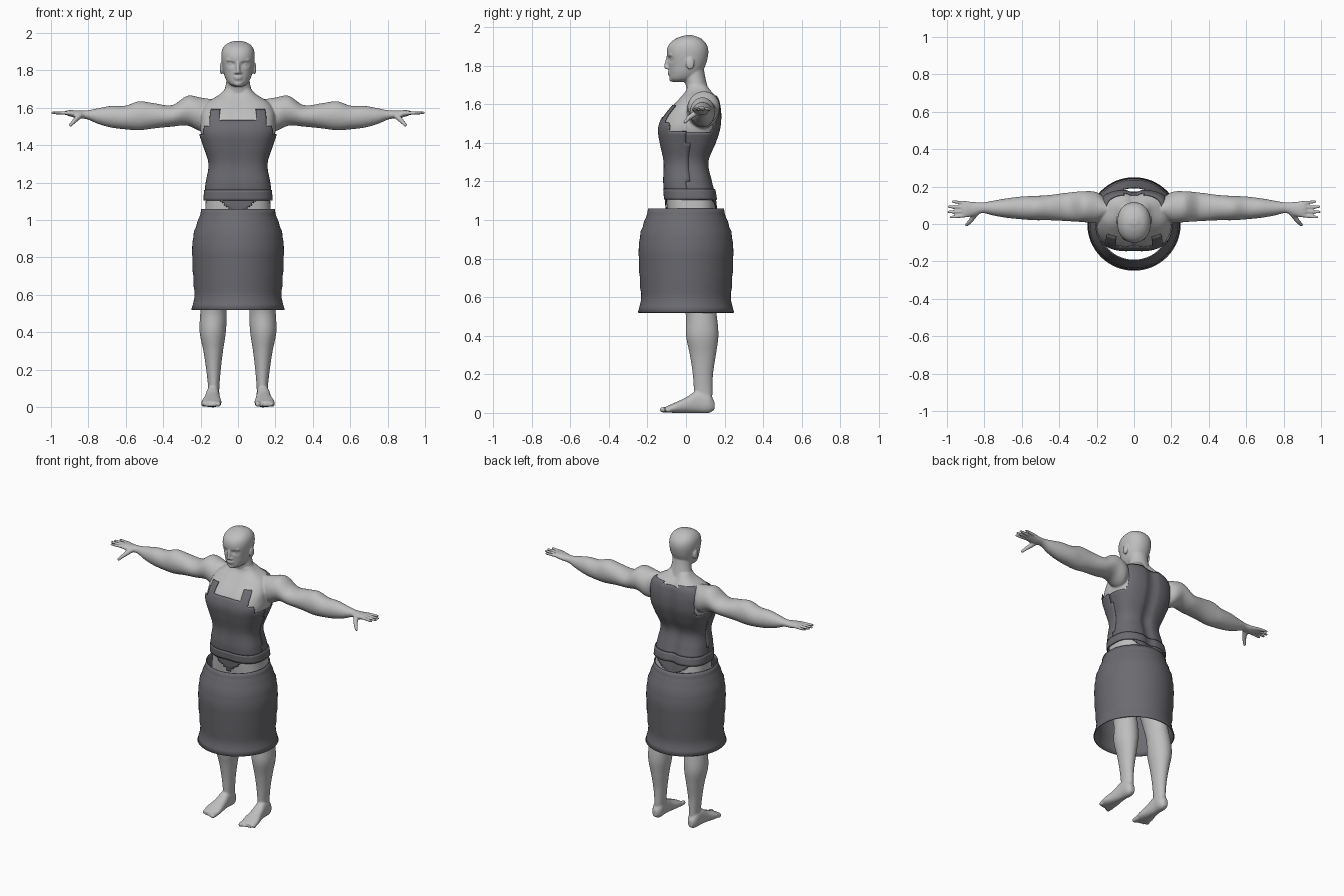
import bpy, bmesh, math
from mathutils import Vector, Matrix

cube = bpy.data.objects.get("Cube")
if cube:
    bpy.data.objects.remove(cube)


def material(name, rgb):
    m = bpy.data.materials.new(name)
    m.use_nodes = True
    m.diffuse_color = (*rgb, 1)
    m.node_tree.nodes["Principled BSDF"].inputs["Base Color"].default_value = (*rgb, 1)
    return m


SKIN = material("light grey skin", (0.52, 0.52, 0.52))
CLOTH = material("dark grey cloth", (0.15, 0.147, 0.163))


def finish(bm, name, mat, thickness=0):
    bmesh.ops.recalc_face_normals(bm, faces=bm.faces)
    me = bpy.data.meshes.new(name)
    bm.to_mesh(me)
    bm.free()
    me.materials.append(mat)
    ob = bpy.data.objects.new(name, me)
    bpy.context.scene.collection.objects.link(ob)
    bpy.ops.object.select_all(action="DESELECT")
    ob.select_set(True)
    bpy.context.view_layer.objects.active = ob
    bpy.ops.object.shade_smooth_by_angle(angle=math.radians(35))
    if thickness:
        s = ob.modifiers.new("thickness", "SOLIDIFY")
        s.thickness, s.offset = thickness, -1
    return ob


def sample(rows, t):
    """Smoothly interpolate section extents at position t."""
    i = max(k for k in range(len(rows) - 1) if rows[k][0] <= t or k == 0)
    a, b = rows[i], rows[i + 1]
    p, q = rows[max(i - 1, 0)], rows[min(i + 2, len(rows) - 1)]
    h = b[0] - a[0]
    u = (t - a[0]) / h
    out = []
    for k in range(1, len(a)):
        m0 = (b[k] - p[k]) / (b[0] - p[0]) * h
        m1 = (q[k] - a[k]) / (q[0] - a[0]) * h
        out.append((2*u**3 - 3*u**2 + 1) * a[k] + (u**3 - 2*u*u + u) * m0
                   + (3*u*u - 2*u**3) * b[k] + (u**3 - u*u) * m1)
    return out


def loft(bm, rows, axis, lo=None, hi=None, steps=40, n=40, power=2.3, grow=0, shape=None, caps=True):
    """Skin rounded sections given by their extents (a0, a1, b0, b1) along an axis."""
    lo = rows[0][0] if lo is None else lo
    hi = rows[-1][0] if hi is None else hi
    rings = []
    for s in range(steps + 1):
        t = lo + (hi - lo) * s / steps
        a0, a1, b0, b1 = sample(rows, t)
        ring = []
        for k in range(n):
            w = math.tau * (k + 0.5) / n
            c, d = math.cos(w), math.sin(w)
            a = (a0 + a1) / 2 + ((a1 - a0) / 2 + grow) * math.copysign(abs(c) ** (2 / power), c)
            b = (b0 + b1) / 2 + ((b1 - b0) / 2 + grow) * math.copysign(abs(d) ** (2 / power), d)
            co = Vector({"x": (t, a, b), "y": (a, t, b), "z": (a, b, t)}[axis])
            ring.append(bm.verts.new(shape(co) if shape else co))
        rings.append(ring)
    for r, q in zip(rings, rings[1:]):
        for k in range(n):
            j = (k + 1) % n
            bm.faces.new((r[k], r[j], q[j], q[k]))
    if caps:
        bm.faces.new(rings[0])
        bm.faces.new(rings[-1])


def ball(bm, at, size):
    bmesh.ops.create_uvsphere(bm, u_segments=20, v_segments=12, radius=1,
                              matrix=Matrix.Translation(at) @ Matrix.Diagonal((*size, 1)))


def limb(bm, a, b, r0, r1):
    """Tapered rod with round ends."""
    a, b = Vector(a), Vector(b)
    d = b - a
    rot = d.to_track_quat("Z", "Y").to_matrix().to_4x4()
    bmesh.ops.create_cone(bm, cap_ends=True, segments=16, radius1=r0, radius2=r1,
                          depth=d.length, matrix=Matrix.Translation((a + b) / 2) @ rot)
    ball(bm, a, (r0,) * 3)
    ball(bm, b, (r1,) * 3)


# Section tables: position, then extents across it
ARM = [(.06, .04, .12, 1.5, 1.62), (.14, .03, .13, 1.48, 1.645), (.2, .005, .17, 1.475, 1.655),
       (.27, .01, .175, 1.505, 1.665), (.35, .015, .168, 1.5, 1.615), (.45, .02, .155, 1.49, 1.625),
       (.53, .02, .15, 1.48, 1.635), (.6, .025, .147, 1.485, 1.612), (.68, .033, .137, 1.495, 1.61),
       (.75, .045, .125, 1.515, 1.597), (.81, .058, .115, 1.54, 1.586), (.86, .042, .118, 1.544, 1.586),
       (.9, .035, .122, 1.555, 1.588), (.92, .04, .117, 1.562, 1.584)]
LEG = [(.05, .1, .165, .045, .135), (.1, .1, .16, .042, .137), (.2, .092, .17, .035, .14),
       (.3, .08, .185, .02, .155), (.4, .065, .205, 0, .168), (.5, .06, .202, 0, .16),
       (.58, .06, .195, -.02, .145), (.7, .04, .2, -.05, .14), (.85, .01, .195, -.08, .15),
       (.98, .01, .18, -.08, .14)]
FOOT = [(-.11, .095, .19, .003, .03), (-.06, .088, .195, 0, .052), (0, .095, .18, 0, .08),
        (.06, .1, .17, 0, .115), (.12, .1, .165, 0, .1), (.147, .118, .15, .015, .06)]
TORSO = [(z, -w, w, f, b) for z, w, f, b in (
    (.88, .15, -.07, .13), (.98, .182, -.09, .155), (1.06, .175, -.1, .155), (1.14, .17, -.105, .145),
    (1.2, .163, -.11, .13), (1.3, .148, -.108, .112), (1.4, .178, -.128, .15), (1.47, .2, -.137, .172),
    (1.53, .2, -.118, .178), (1.58, .195, -.08, .175), (1.63, .165, -.035, .163),
    (1.67, .1, -.003, .133), (1.7, .07, .003, .112))]
NECK = [(z, -w, w, f, b) for z, w, f, b in (
    (1.6, .09, .02, .14), (1.68, .075, .003, .115), (1.74, .063, -.01, .1), (1.8, .06, -.01, .09))]
HEAD = [(z, -w, w, f, b) for z, w, f, b in (
    (1.715, .028, -.068, 0), (1.73, .05, -.082, .045), (1.76, .068, -.086, .078), (1.8, .079, -.09, .1),
    (1.85, .088, -.099, .114), (1.89, .089, -.097, .114), (1.92, .08, -.08, .1),
    (1.945, .056, -.042, .07), (1.958, .02, 0, .03))]


def back_groove(co):
    """Sink the spine line and chest line slightly."""
    x, y, z = co
    dip = math.exp(-(x / .03) ** 2)
    return Vector((x, y - .018 * dip if y > .03 else y + .005 * dip, z))


def eye_sockets(co):
    x, y, z = co
    if y < 0:
        y += .016 * math.exp(-((abs(x) - .036) / .02) ** 2 - ((z - 1.835) / .014) ** 2)
    return Vector((x, y, z))


# Body: one side's limbs, mirrored, then trunk and head, fused into one skin
bm = bmesh.new()
loft(bm, ARM, "x", steps=60, power=2)
loft(bm, LEG, "z", steps=50, power=2)
loft(bm, FOOT, "y", steps=24)
for i, tip in enumerate((.978, .992, .99, .968)):  # fingers
    limb(bm, (.9, .046 + .022 * i, 1.572), (tip, .036 + .028 * i, 1.573), .011, .0075)
limb(bm, (.845, .06, 1.56), (.875, .015, 1.53), .017, .012)  # thumb
limb(bm, (.875, .015, 1.53), (.895, -.005, 1.508), .012, .009)
for i in range(5):  # toes
    r = .016 if i == 0 else .012
    limb(bm, (.106 + .02 * i, -.09, r + .002), (.106 + .02 * i, -.122 + .008 * i, r), r, r - .002)
ball(bm, (.089, .022, 1.81), (.009, .022, .032))  # ear
ball(bm, (.036, -.068, 1.835), (.015, .015, .012))  # eye
limb(bm, (.018, -.09, 1.852), (.055, -.078, 1.856), .008, .007)  # brow
limb(bm, (.004, -.1, 1.79), (.012, -.094, 1.788), .009, .008)  # nostril
twin = bmesh.ops.duplicate(bm, geom=bm.verts[:] + bm.edges[:] + bm.faces[:])["geom"]
for v in twin:
    if isinstance(v, bmesh.types.BMVert):
        v.co.x = -v.co.x
loft(bm, TORSO, "z", steps=70, n=72, power=2.8, shape=back_groove)
loft(bm, NECK, "z", steps=16, power=2)
loft(bm, HEAD, "z", steps=60, n=72, power=2.2, shape=eye_sockets)
limb(bm, (0, -.094, 1.845), (0, -.104, 1.793), .008, .011)  # nose
ball(bm, (0, -.087, 1.765), (.024, .009, .006))  # upper lip
ball(bm, (0, -.086, 1.755), (.02, .009, .006))  # lower lip
ball(bm, (0, -.074, 1.73), (.022, .014, .014))  # chin
body = finish(bm, "body", SKIN)
fuse = body.modifiers.new("fuse", "REMESH")
fuse.mode, fuse.voxel_size, fuse.use_smooth_shade = "VOXEL", .0055, True
soften = body.modifiers.new("soften", "SMOOTH")
soften.factor, soften.iterations = .5, 3


def garment(name, lo, hi, steps, grow, keep, thickness=.005):
    """Shell that follows the trunk, trimmed to the faces that pass a rule."""
    bm = bmesh.new()
    loft(bm, TORSO, "z", lo, hi, steps, 96, 2.8, grow, back_groove, caps=False)
    bmesh.ops.recalc_face_normals(bm, faces=bm.faces)
    drop = [f for f in bm.faces if not keep(*f.calc_center_median())]
    bmesh.ops.delete(bm, geom=drop, context="FACES")
    return finish(bm, name, CLOTH, thickness)


def front_panel(x, y, z):
    a = abs(x)
    top = 1.53 if a < .1 else 1.6 if a < .15 else 1.5 if a < .185 else 1.46
    return y < .01 and z < top


def back_panel(x, y, z):
    a = abs(x)
    top = 1.45 if y < .08 or a > .168 else 1.65 - .02 * (a < .05)
    return y > -.005 and z < top


def briefs_shape(x, y, z):
    return abs(x) < (.03 + (z - 1.05) * 1.3 if y < 0 else .05 + (z - 1.05) * 1.4)


garment("vest_front", 1.155, 1.61, 30, .01, front_panel)
garment("vest_back", 1.155, 1.66, 34, .007, back_panel)
garment("waistband", 1.105, 1.16, 4, .013, lambda x, y, z: True, .008)
garment("briefs", .98, 1.115, 18, .008, briefs_shape)

# Skirt: open revolved tube with soft ridges
PROFILE = [(.25, .52), (.241, .55), (.234, .58), (.232, .62), (.238, .65), (.238, .7), (.243, .73),
           (.243, .8), (.246, .82), (.244, .88), (.238, .91), (.236, .94), (.224, .965),
           (.218, .99), (.207, 1.015), (.2, 1.035), (.197, 1.06)]
bm = bmesh.new()
verts = [bm.verts.new((r, 0, z)) for r, z in PROFILE]
edges = [bm.edges.new(p) for p in zip(verts, verts[1:])]
bmesh.ops.spin(bm, geom=verts + edges, axis=(0, 0, 1), cent=(0, 0, 0), angle=math.tau, steps=64)
bmesh.ops.remove_doubles(bm, verts=bm.verts, dist=1e-4)
finish(bm, "skirt", CLOTH, .006)
